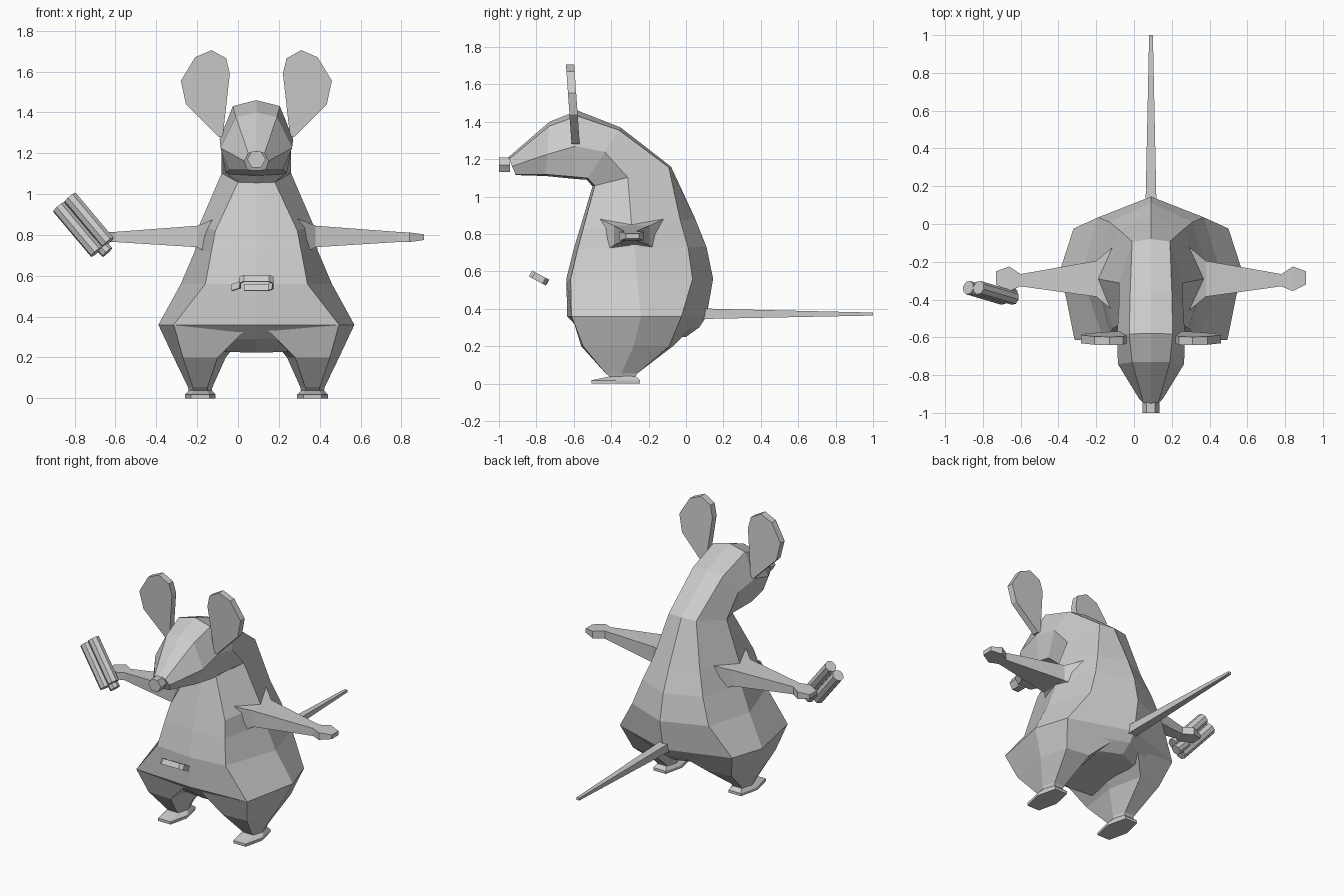
import bpy
import bmesh
import math
from mathutils import Vector

cube = bpy.data.objects.get("Cube")
if cube:
    bpy.data.objects.remove(cube, do_unlink=True)

CENTRE = 0.09  # the body's own mid-plane in x

grey = bpy.data.materials.new("plain grey")
grey.use_nodes = True
grey.diffuse_color = (0.6, 0.6, 0.6, 1)
for node in grey.node_tree.nodes:
    if node.type == "BSDF_PRINCIPLED":
        node.inputs["Base Color"].default_value = grey.diffuse_color


def finish(name, bm, mirrored=False, location=(CENTRE, 0, 0)):
    """Turn a bmesh into a flat shaded object, optionally mirrored left to right."""
    bmesh.ops.recalc_face_normals(bm, faces=bm.faces)
    mesh = bpy.data.meshes.new(name)
    bm.to_mesh(mesh)
    bm.free()
    mesh.materials.append(grey)
    obj = bpy.data.objects.new(name, mesh)
    obj.location = location
    bpy.context.collection.objects.link(obj)
    if mirrored:
        mirror = obj.modifiers.new("Mirror", "MIRROR")
        mirror.use_axis[0] = True
        mirror.use_mirror_merge = False
    return obj


def loft(name, rings, **options):
    """Skin a closed surface over a sequence of equally sized rings."""
    bm = bmesh.new()
    loops = [[bm.verts.new(point) for point in ring] for ring in rings]
    for lower, upper in zip(loops, loops[1:]):
        for i in range(len(lower)):
            j = (i + 1) % len(lower)
            bm.faces.new((lower[i], lower[j], upper[j], upper[i]))
    bm.faces.new(loops[0])
    bm.faces.new(loops[-1])
    return finish(name, bm, **options)


def tube(name, start, end, radius, sides, location=(0, 0, 0)):
    """Straight faceted rod between two points."""
    start, end = Vector(start), Vector(end)
    turn = (end - start).to_track_quat("Z", "Y")
    circle = [turn @ Vector((radius * math.cos(math.tau * i / sides),
                             radius * math.sin(math.tau * i / sides), 0))
              for i in range(sides)]
    rings = [[centre + offset for offset in circle] for centre in (start, end)]
    return loft(name, rings, location=location)


def body_ring(back, front, back_t, side_t, widths):
    """Eight sided section: each side point lies part way from back to front."""
    back, front = Vector((0, *back)), Vector((0, *front))
    side = [back.lerp(front, t) + Vector((width, 0, 0))
            for t, width in zip((back_t, side_t, 0.97), widths)]
    other = [Vector((-p.x, p.y, p.z)) for p in reversed(side)]
    return [back, *side, front, *other]


def box_ring(axis, at, across, height):
    """Rectangular section of a limb that runs along x or y."""
    corners = [(across[0], height[0]), (across[1], height[0]),
               (across[1], height[1]), (across[0], height[1])]
    if axis == "x":
        return [(at, a, h) for a, h in corners]
    return [(a, at, h) for a, h in corners]


# Torso, neck and head: one skin from the underside to the snout
torso = [
    body_ring((0, .25), (-.48, .225), .1, .5, (.12, .18, .15)),
    body_ring((.07, .3), (-.57, .29), .15, .5, (.26, .28, .17)),
    body_ring((.11, .36), (-.635, .36), .18, .47, (.41, .48, .405)),
    body_ring((.145, .56), (-.64, .56), .14, .52, (.28, .37, .25)),
    body_ring((.11, .73), (-.6, .72), .14, .54, (.22, .3, .22)),
    body_ring((.05, .88), (-.57, .82), .13, .55, (.17, .28, .2)),
    body_ring((-.08, 1.16), (-.5, 1.055), .03, .55, (.1, .17, .09)),
]
head = [
    body_ring((-.35, 1.37), (-.53, 1.09), .05, .47, (.11, .17, .14)),
    body_ring((-.58, 1.46), (-.6, 1.095), .08, .52, (.115, .18, .15)),
    body_ring((-.73, 1.4), (-.75, 1.11), .08, .6, (.1, .175, .13)),
    body_ring((-.95, 1.21), (-.91, 1.115), .1, .5, (.04, .06, .045)),
]
loft("body_and_head", torso + head)

# Nose
tube("nose", (0, -.94, 1.17), (0, -1, 1.17), .045, 6, location=(CENTRE, 0, 0))

# Ears: flat outline given a thickness, leaning slightly forward
ear_outline = [(.185, 1.28), (.345, 1.44), (.37, 1.555), (.3, 1.67), (.22, 1.705),
               (.148, 1.665), (.13, 1.59), (.165, 1.28)]


def ear_face(offset):
    return [(x, -.59 - .07 * (z - 1.28) + offset, z) for x, z in ear_outline]


loft("ears", [ear_face(-.022), ear_face(.022)], mirrored=True)

# Arms with small paddle hands
loft("arms", [
    box_ring("x", .2, (-.46, -.12), (.69, .88)),
    box_ring("x", .29, (-.385, -.195), (.74, .845)),
    box_ring("x", .69, (-.33, -.265), (.765, .815)),
    box_ring("x", .75, (-.355, -.225), (.765, .812)),
    box_ring("x", .82, (-.32, -.25), (.775, .803)),
], mirrored=True)


# Legs tapering from the hips to the ankles
def leg_ring(z, points):
    return [(x, y, z) for x, y in points]


def foot_ring(z, inner, outer, toe, heel):
    bevel = .2 * (outer - inner)
    middle = (toe + heel) / 2
    return leg_ring(z, [(inner + bevel, toe), (outer - bevel, toe), (outer, middle),
                        (outer - bevel, heel), (inner + bevel, heel), (inner, middle)])


hip = leg_ring(.36, [(.03, -.61), (.405, -.612), (.48, -.24),
                     (.41, -.024), (.03, .09), (.02, -.25)])
knee = leg_ring(.2, [(.19, -.56), (.36, -.55), (.405, -.28),
                     (.36, -.09), (.2, -.07), (.15, -.3)])
ankle = foot_ring(.055, .215, .335, -.43, -.26)
loft("legs", [hip, knee, ankle, foot_ring(.03, .22, .33, -.4, -.275)], mirrored=True)

# Feet: thin flared soles
loft("feet", [
    foot_ring(0, .2, .35, -.505, -.245),
    foot_ring(.018, .2, .35, -.505, -.245),
    foot_ring(.04, .22, .33, -.4, -.27),
], mirrored=True)

# Tail
loft("tail", [
    box_ring("y", -.02, (-.032, .032), (.342, .408)),
    box_ring("y", .15, (-.028, .028), (.347, .4)),
    box_ring("y", 1, (-.01, .01), (.364, .38)),
])

# Bundle of rods held in the right hand
top, bottom = Vector((-.85, -.337, .96)), Vector((-.665, -.392, .74))
across = (bottom - top).cross(Vector((0, 1, 0))).normalized() * .036
for label, step in (("upper", -1), ("lower", 1)):
    tube("held_rod_" + label, top + across * step, bottom + across * step, .037, 8)
tube("held_rod_short", (-.70, -.355, .78), (-.64, -.37, .715), .033, 8)

# Open loop of strap in front of the belly
loop = [(-.12, .05), (-.08, .02), (-.08, -.03), (-.06, -.047), (.06, -.047),
        (.08, -.03), (.08, .03), (.06, .047), (-.06, .047)]
bm = bmesh.new()
edges = [[bm.verts.new((x, y, z)) for x, y in loop] for z in (-.018, .018)]
for i in range(len(loop) - 1):
    bm.faces.new((edges[0][i], edges[0][i + 1], edges[1][i + 1], edges[1][i]))
strap = finish("belly_strap", bm, location=(CENTRE, -.787, .565))
strap.rotation_euler.x = math.radians(-28)
thickness = strap.modifiers.new("Thickness", "SOLIDIFY")
thickness.thickness = .008
thickness.offset = 0
